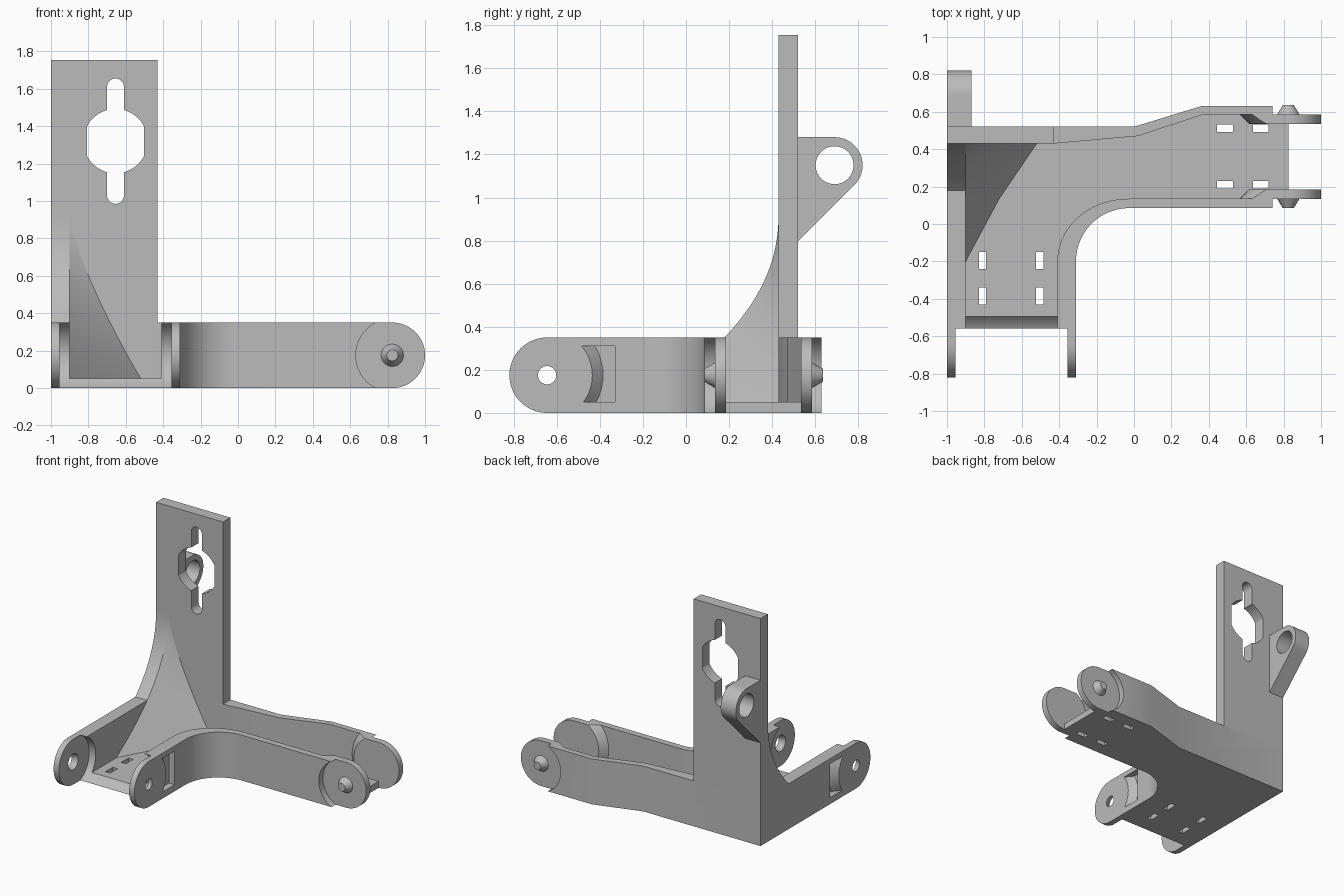
import bpy, bmesh, math

cube = bpy.data.objects.get("Cube")
if cube:
    bpy.data.objects.remove(cube, do_unlink=True)

grey = bpy.data.materials.new("light_grey")
grey.use_nodes = True
tone = (0.5, 0.5, 0.5, 1)
grey.diffuse_color = tone
grey.node_tree.nodes["Principled BSDF"].inputs["Base Color"].default_value = tone

PLACE = {"x": lambda u, v, w: (w, u, v),
         "y": lambda u, v, w: (u, w, v),
         "z": lambda u, v, w: (u, v, w)}


def arc(cu, cv, ru, start, end, n=24, rv=None):
    rv = ru if rv is None else rv
    angles = [math.radians(start + (end - start) * i / n) for i in range(n + 1)]
    return [(cu + ru * math.cos(a), cv + rv * math.sin(a)) for a in angles]


def circle(cu, cv, r, n=64):
    return arc(cu, cv, r, 0, 360, n)[:-1]


def rect(u0, u1, v0, v1):
    return [(u0, v0), (u1, v0), (u1, v1), (u0, v1)]


def skin(name, rings):
    """Closed solid through a list of equal 3D rings."""
    bm = bmesh.new()
    rows = [[bm.verts.new(p) for p in ring] for ring in rings]
    n = len(rows[0])
    for a, b in zip(rows, rows[1:]):
        for i in range(n):
            j = (i + 1) % n
            bm.faces.new((a[i], a[j], b[j], b[i]))
    bm.faces.new(rows[0][::-1])
    bm.faces.new(rows[-1])
    bmesh.ops.recalc_face_normals(bm, faces=bm.faces)
    mesh = bpy.data.meshes.new(name)
    bm.to_mesh(mesh)
    bm.free()
    mesh.materials.append(grey)
    obj = bpy.data.objects.new(name, mesh)
    bpy.context.collection.objects.link(obj)
    return obj


def prism(name, pts, axis, lo, hi, end_pts=None):
    put = PLACE[axis]
    return skin(name, [[put(u, v, lo) for u, v in pts],
                       [put(u, v, hi) for u, v in (end_pts or pts)]])


def combine(target, tool, operation="DIFFERENCE"):
    mod = target.modifiers.new("combine", "BOOLEAN")
    mod.operation, mod.solver, mod.object = operation, "EXACT", tool
    bpy.context.view_layer.objects.active = target
    bpy.ops.object.modifier_apply(modifier=mod.name)
    bpy.data.objects.remove(tool, do_unlink=True)


def cut(target, pts, axis, lo, hi, end_pts=None):
    combine(target, prism("cutter", pts, axis, lo, hi, end_pts))


H, MID, FLOOR = 0.35, 0.175, 0.05
LEG, ARM = -0.645, 0.825            # hinge centres along y and x
CLEAR = 0.195                       # clearance radius round a hinge

# L-shaped tray: outline with hollow interior
body = prism("bracket_body",
             [(-1, -0.82), (-0.31, -0.82)] + arc(-0.025, -0.2, 0.285, 180, 90)
             + [(ARM, 0.085), (ARM, 0.63), (0.36, 0.63), (0, 0.52), (-1, 0.52)],
             "z", 0, H)
cut(body, [(-0.9, -0.9), (-0.41, -0.9)] + arc(-0.03, -0.2, 0.38, 180, 90, rv=0.335)
    + [(1.1, 0.135), (1.1, 0.585), (0.37, 0.585), (0.02, 0.47), (-0.43, 0.43), (-0.9, 0.43)],
    "z", FLOOR, 0.6)

# Leg: hinge clearance between the ears, rounded ends
leg_gap = [(-1, MID - CLEAR)] + arc(LEG, MID, CLEAR, -90, 90, 40) + [(-1, MID + CLEAR)]
cut(body, leg_gap, "x", -0.955, -0.355)
leg_side = arc(LEG, MID, MID, 90, 270, 40) + [(1, 0), (1, H)]
combine(body, prism("leg_side", leg_side, "x", -2, 2), "INTERSECT")

# Leg: pin holes and outer pockets, mirrored about the leg centre
for s in (-1, 1):
    def across(d):
        return -0.655 + s * d
    cut(body, circle(LEG, MID, 0.062), "x", across(0.299), across(0.346),
        circle(LEG, MID, 0.042))
    pocket = prism("pocket", rect(-0.485, -0.33, 0.05, 0.31), "x", across(0.295), across(0.37))
    combine(pocket, prism("pocket_cone", circle(LEG, MID, 0.27), "x",
                          across(0.285), across(0.375), circle(LEG, MID, 0.18)))
    combine(body, pocket)

# Arm: outer recesses
arm_gap = arc(ARM, MID, CLEAR, 90, 270, 40) + [(1.1, MID - CLEAR), (1.1, MID + CLEAR)]
for lo, hi in ((0, 0.135), (0.585, 0.8)):
    cut(body, arm_gap, "y", lo, hi)

# Floor slots
for x in (-0.81, -0.505):
    for y in (-0.195, -0.385):
        cut(body, rect(x - 0.02, x + 0.02, y - 0.045, y + 0.045), "z", -0.1, 0.1)
for x in (0.487, 0.677):
    for y in (0.21, 0.512):
        cut(body, rect(x - 0.042, x + 0.042, y - 0.021, y + 0.021), "z", -0.1, 0.1)

# Arm ears with bevelled inner pads, and conical pins
arm_side = arc(ARM, MID, MID, -90, 90, 40) + [(0.3, H), (0.3, 0)]
parts = [body]
for side, s in (("front", 1), ("back", -1)):
    y = 0.36 - s * 0.225
    ear = prism(side + "_ear", circle(ARM, MID, 0.26, 96), "y", y, y + s * 0.05,
                circle(ARM, MID, 0.21, 96))
    combine(ear, prism("ear_side", arm_side, "y", 0, 0.8), "INTERSECT")
    pin = prism(side + "_pin", circle(ARM, MID, 0.06, 40), "y", y, y - s * 0.05,
                circle(ARM, MID, 0.03, 40))
    parts += [ear, pin]

# Upright plate with keyhole opening
plate = prism("upright_plate", rect(-1, -0.43, H, 1.755), "y", 0.43, 0.52)
KX, KZ = -0.655, 1.32
flat = math.degrees(math.acos(0.152 / 0.172))
cut(plate, arc(KX, KZ, 0.172, flat, 180 - flat) + arc(KX, KZ, 0.172, 180 + flat, 360 - flat),
    "y", 0.3, 0.6)
cut(plate, arc(KX, KZ + 0.29, 0.045, 0, 180) + arc(KX, KZ - 0.29, 0.045, 180, 360),
    "y", 0.3, 0.6)

# Rear lug with eye
lug = prism("rear_lug", [(0.52, 0.797), (0.52, 1.28)] + arc(0.69, 1.15, 0.13, 90, -45, 32),
            "x", -1, -0.87)
cut(lug, circle(0.69, 1.15, 0.088), "x", -1.2, -0.7)


# Gussets: curved side web and corner fillet
def web(z):
    s = (0.93 - z) / 0.88
    return 0.63 * s ** 2.2, 0.38 * s ** 1.35


levels = [H + (0.93 - H) * i / 24 for i in range(25)]
side_web = prism("side_web", [(0.43, H)] + [(0.43 - web(z)[0], z) for z in levels],
                 "x", -1, -0.9)
rings = []
for i in range(33):
    z = FLOOR + 0.879 * i / 32
    d, w = web(z)
    rings.append([(-0.9, 0.43, z), (-0.9, 0.43 - d, z),
                  (-0.9 + w * 0.47, 0.43 - d * 0.47, z), (-0.9 + w, 0.43, z)])
corner = skin("corner_gusset", rings)

# Smooth curves, keep sharp edges
parts += [plate, lug, side_web, corner]
bpy.ops.object.select_all(action="DESELECT")
for obj in parts:
    obj.select_set(True)
bpy.context.view_layer.objects.active = body
bpy.ops.object.shade_smooth_by_angle(angle=math.radians(25))
